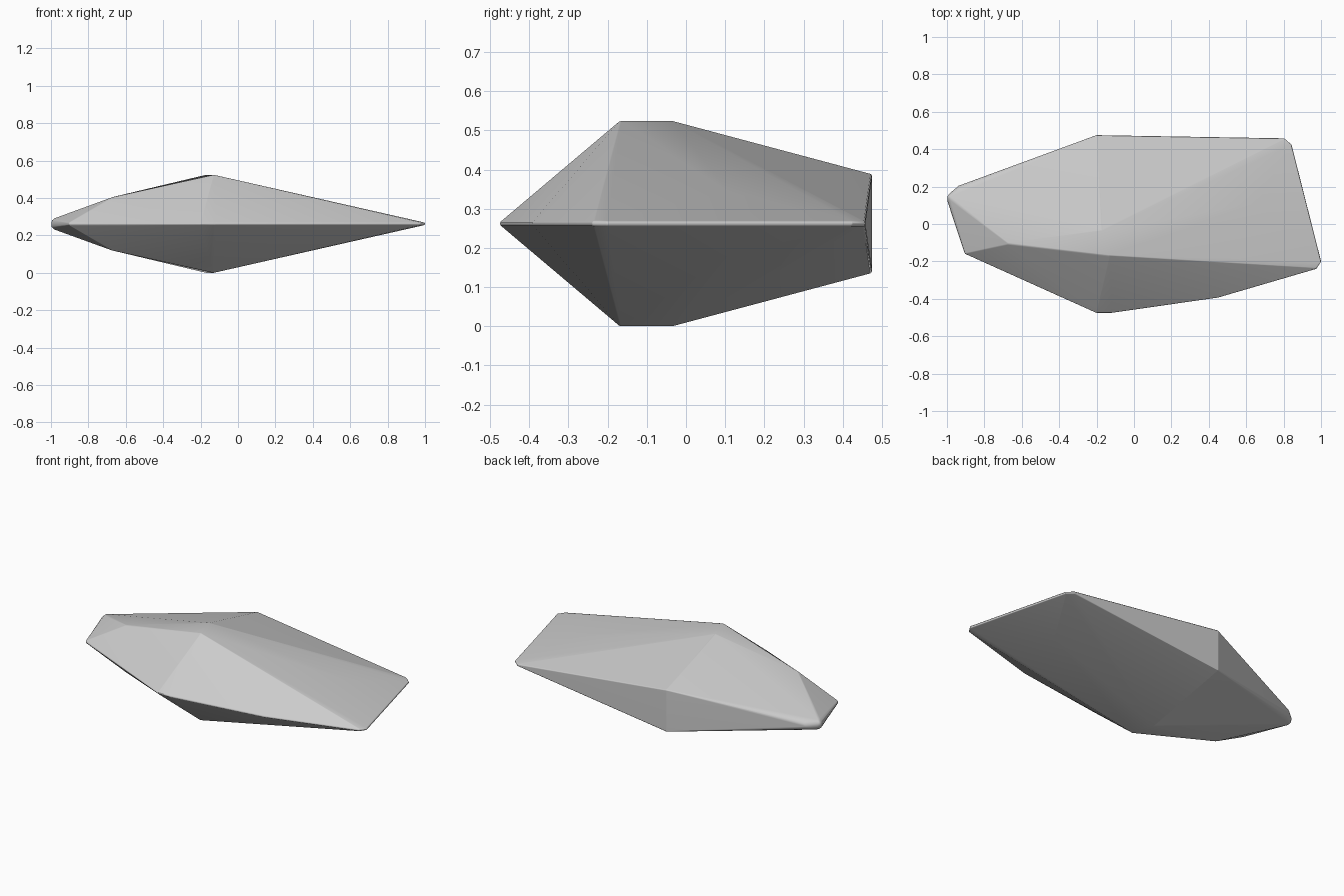
import bpy
import bmesh
import math
from mathutils import Vector

cube = bpy.data.objects.get("Cube")
if cube:
    bpy.data.objects.remove(cube)

MID = 0.262  # height of the sharp rim

# Rim corners: x, y, rounding radius
rim = [
    (-0.20, -0.467, 0.008), (-0.12, -0.467, 0.008),
    (0.45, -0.385, 0.008), (0.97, -0.233, 0.008), (0.992, -0.20, 0.008),
    (0.835, 0.42, 0.008), (0.80, 0.45, 0.008),
    (-0.92, 0.18, 0.03), (-0.965, 0.135, 0.035), (-0.895, -0.15, 0.012),
]

# Corners above the rim, repeated below it: x, y, height over rim, radius
ridge = [
    (-0.13, -0.165, 0.25, 0.012),   # front end of the peak
    (-0.17, -0.035, 0.25, 0.012),   # back end of the peak
    (-0.67, -0.10, 0.128, 0.015),   # blunt shoulder
    (0.66, 0.11, 0.073, 0.008),     # shoulder toward the point
    (-0.20, 0.467, 0.12, 0.008),    # back edge
]

balls = [(Vector((x, y, MID)), r) for x, y, r in rim]
for x, y, h, r in ridge:
    for side in (1, -1):
        balls.append((Vector((x, y, MID + side * h)), r))

# Small ball used to round every corner
ball = bmesh.new()
bmesh.ops.create_icosphere(ball, subdivisions=2, radius=1)
directions = [v.co.normalized() for v in ball.verts]
ball.free()

# Stone: a taut skin over all the rounded corners
bm = bmesh.new()
for centre, radius in balls:
    for d in directions:
        bm.verts.new(centre + d * radius)
bmesh.ops.convex_hull(bm, input=list(bm.verts))
loose = [v for v in bm.verts if not v.link_faces]
bmesh.ops.delete(bm, geom=loose, context='VERTS')
bmesh.ops.dissolve_limit(bm, angle_limit=math.radians(0.5),
                         verts=list(bm.verts), edges=list(bm.edges))
bmesh.ops.recalc_face_normals(bm, faces=list(bm.faces))

mesh = bpy.data.meshes.new("faceted_stone")
bm.to_mesh(mesh)
bm.free()
stone = bpy.data.objects.new("faceted_stone", mesh)
bpy.context.collection.objects.link(stone)

# Plain grey
grey = bpy.data.materials.new("stone_grey")
grey.use_nodes = True
colour = (0.6, 0.6, 0.6, 1)
grey.diffuse_color = colour
for node in grey.node_tree.nodes:
    if node.type == 'BSDF_PRINCIPLED':
        node.inputs["Base Color"].default_value = colour
mesh.materials.append(grey)

# Soft edges with flat facets
for other in bpy.context.selected_objects:
    other.select_set(False)
stone.select_set(True)
bpy.context.view_layer.objects.active = stone
bpy.ops.object.shade_smooth_by_angle(angle=math.radians(35))
normals = stone.modifiers.new("facet_normals", 'WEIGHTED_NORMAL')
normals.keep_sharp = True
